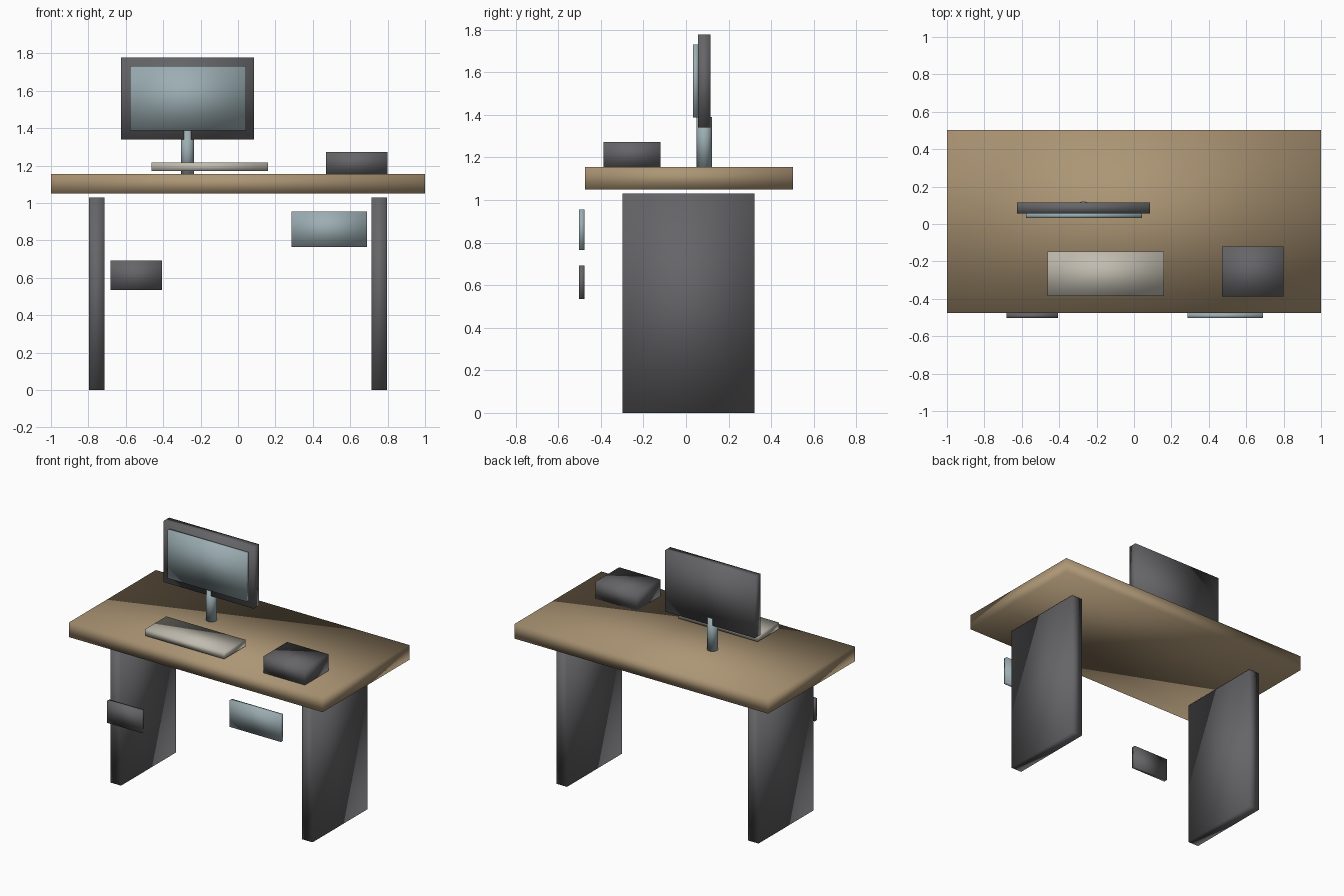
import bpy
import bmesh
from mathutils import Matrix, Vector

cube = bpy.data.objects.get("Cube")
if cube:
    bpy.data.objects.remove(cube, do_unlink=True)


def material(name, rgb):
    mat = bpy.data.materials.new(name)
    mat.use_nodes = True
    color = (*rgb, 1.0)
    mat.diffuse_color = color
    shader = mat.node_tree.nodes["Principled BSDF"]
    shader.inputs["Base Color"].default_value = color
    shader.inputs["Roughness"].default_value = 0.8
    return mat


wood = material("tan wood", (0.41, 0.30, 0.175))
charcoal = material("charcoal", (0.13, 0.13, 0.138))
glass = material("pale blue grey", (0.33, 0.42, 0.445))
ivory = material("ivory", (0.53, 0.50, 0.43))


def finish(name, bm, mat, location):
    mesh = bpy.data.meshes.new(name)
    bm.to_mesh(mesh)
    bm.free()
    mesh.materials.append(mat)
    # Soft shading runs across every edge, corners included
    for face in mesh.polygons:
        face.use_smooth = True
    obj = bpy.data.objects.new(name, mesh)
    obj.location = location
    bpy.context.scene.collection.objects.link(obj)
    return obj


def box(name, mat, xs, ys, zs):
    """Box from its extent on each axis."""
    low, high = (Vector(corner) for corner in zip(xs, ys, zs))
    bm = bmesh.new()
    bmesh.ops.create_cube(bm, size=1, matrix=Matrix.Diagonal((*(high - low), 1)))
    return finish(name, bm, mat, (low + high) / 2)


def post(name, mat, x, y, radius, zs):
    """Upright round post."""
    bm = bmesh.new()
    bmesh.ops.create_cone(bm, cap_ends=True, segments=12, radius1=radius,
                          radius2=radius, depth=zs[1] - zs[0])
    return finish(name, bm, mat, (x, y, sum(zs) / 2))


# Desk: thick top over two slab legs
box("desk_top", wood, (-1, 1), (-0.475, 0.503), (1.05, 1.155))
for side, sign in (("left", 1), ("right", -1)):
    xs = sorted((sign * 0.714, sign * 0.797))
    box(side + "_leg", charcoal, xs, (-0.298, 0.321), (0, 1.03))

# Panels below the front edge
box("left_front_panel", glass, (0.287, 0.69), (-0.503, -0.477), (0.765, 0.955))
box("right_front_panel", charcoal, (-0.681, -0.407), (-0.503, -0.477), (0.535, 0.692))

# Monitor on its post
box("monitor_case", charcoal, (-0.625, 0.085), (0.056, 0.116), (1.34, 1.777))
box("monitor_screen", glass, (-0.578, 0.043), (0.033, 0.058), (1.388, 1.732))
post("monitor_stand", glass, -0.27, 0.086, 0.036, (1.155, 1.39))

# Things on the desk
box("keyboard", ivory, (-0.462, 0.161), (-0.386, -0.148), (1.17, 1.217))
box("desk_box", charcoal, (0.471, 0.798), (-0.387, -0.119), (1.155, 1.273))
